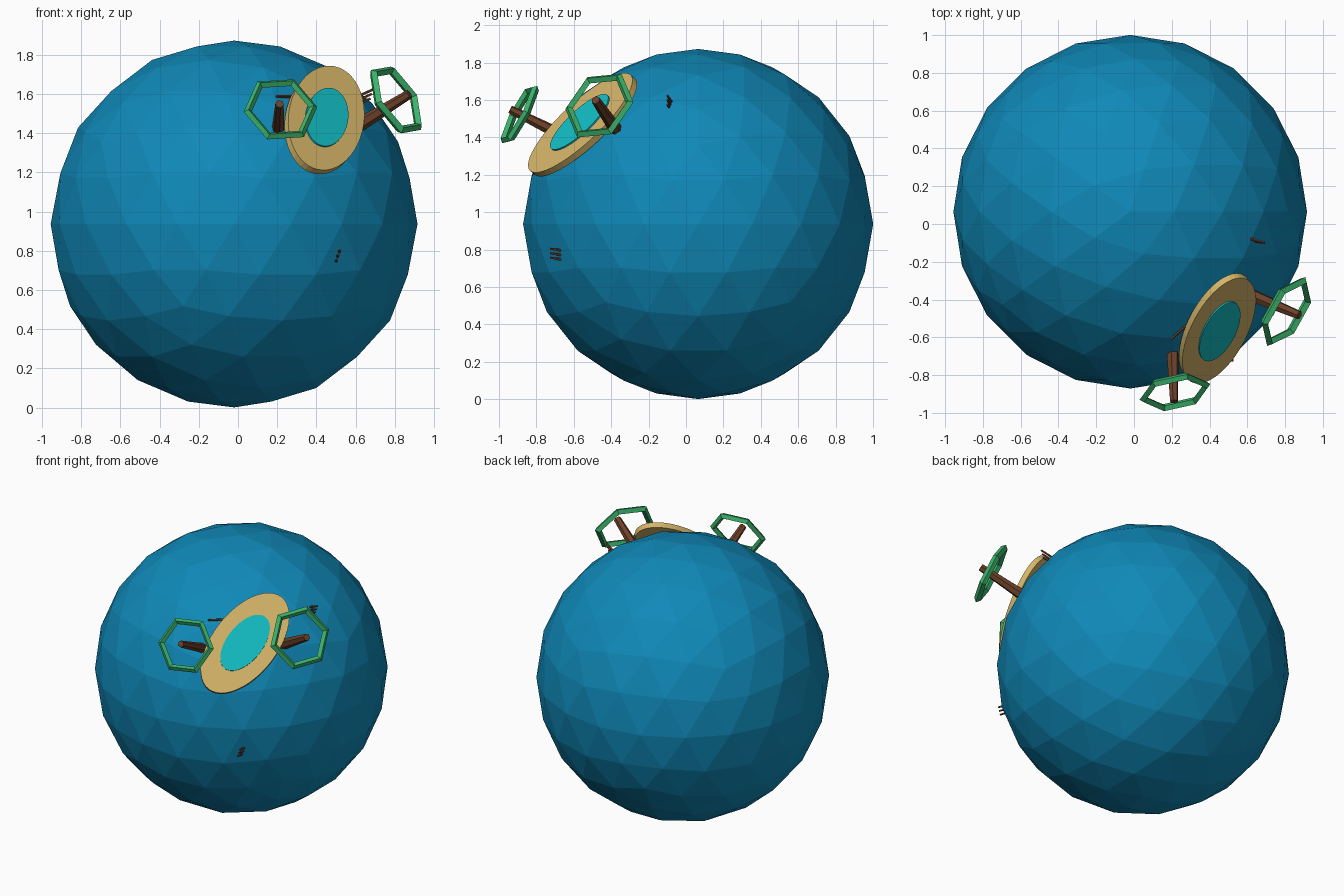
import bpy, bmesh, math
from mathutils import Vector, Matrix

if "Cube" in bpy.data.objects:
    bpy.data.objects.remove(bpy.data.objects["Cube"])

CENTRE, R = Vector((-0.02, 0.065, 0.937)), 0.936

def mat(name, rgb):
    m = bpy.data.materials.new(name)
    m.diffuse_color = (*rgb, 1)
    m.use_nodes = True
    m.node_tree.nodes["Principled BSDF"].inputs["Base Color"].default_value = m.diffuse_color
    return m

OCEAN = mat("ocean blue", (0.005, 0.25, 0.48))
SAND = mat("sand", (0.66, 0.46, 0.14))
LAGOON = mat("lagoon turquoise", (0.006, 0.51, 0.55))
BARK = mat("bark brown", (0.155, 0.053, 0.022))
LEAF = mat("leaf green", (0.045, 0.46, 0.15))

def add(name, bm, material, matrix=Matrix()):
    bm.transform(matrix)
    bmesh.ops.recalc_face_normals(bm, faces=bm.faces)
    me = bpy.data.meshes.new(name)
    bm.to_mesh(me)
    bm.free()
    me.materials.append(material)
    ob = bpy.data.objects.new(name, me)
    bpy.context.collection.objects.link(ob)
    return ob

def frame(origin, normal, x_hint):
    """Matrix with local z along normal and local x close to x_hint."""
    z = Vector(normal).normalized()
    x = Vector(x_hint)
    x = (x - z * x.dot(z)).normalized()
    m = Matrix((x, z.cross(x), z)).transposed().to_4x4()
    m.translation = Vector(origin)
    return m

def disc(name, material, m, a, b, bottom, top):
    bm = bmesh.new()
    bmesh.ops.create_cone(bm, cap_ends=True, segments=48, radius1=1, radius2=1, depth=1)
    place = Matrix.Translation((0, 0, (bottom + top) / 2)) @ Matrix.Diagonal((a, b, top - bottom, 1))
    add(name, bm, material, m @ place)

def stick(name, start, end, r1, r2, sides=6):
    start, end = Vector(start), Vector(end)
    d = end - start
    bm = bmesh.new()
    bmesh.ops.create_cone(bm, cap_ends=True, segments=sides, radius1=r1, radius2=r2, depth=d.length)
    add(name, bm, BARK, frame((start + end) / 2, d, (0.3, 0.2, 1)))

def hex_ring(name, m, major, minor):
    """Six-sided ring with a diamond cross-section."""
    bm = bmesh.new()
    grid = []
    for i in range(6):
        a = i * math.tau / 6
        row = []
        for j in range(4):
            b = j * math.tau / 4
            rad = major + minor * math.cos(b)
            row.append(bm.verts.new((rad * math.cos(a), rad * math.sin(a), minor * math.sin(b))))
        grid.append(row)
    for i in range(6):
        for j in range(4):
            k, l = (i + 1) % 6, (j + 1) % 4
            bm.faces.new((grid[i][j], grid[k][j], grid[k][l], grid[i][l]))
    add(name, bm, LEAF, m)

# Ocean globe
bm = bmesh.new()
bmesh.ops.create_icosphere(bm, subdivisions=3, radius=R)
add("ocean_globe", bm, OCEAN, Matrix.Translation(CENTRE))

# Oval island with its lagoon, lying flat on the globe
n = Vector((0.493, -0.66, 0.567)).normalized()
island = frame(CENTRE + n * 0.935, n, (0.237, 0.729, 0.642))
disc("island_sand", SAND, island, 0.38, 0.206, -0.018, 0.02)
disc("island_lagoon", LAGOON, island, 0.212, 0.115, 0.018, 0.029)

# Palms: trunk base, trunk tip, crown centre, crown normal, crown corner direction, scale
palms = [
    ((0.203, -0.64, 1.40), (0.212, -0.94, 1.55), (0.217, -0.889, 1.522),
     (0.165, -0.87, 0.46), (0.975, 0.22, 0.06), 0.92),
    ((0.59, -0.364, 1.425), (0.875, -0.483, 1.60), (0.806, -0.463, 1.57),
     (0.764, -0.468, 0.445), (0.2, 0.36, 0.035), 1.0),
]
for i, (base, tip, crown, normal, corner, s) in enumerate(palms, 1):
    stick(f"palm_trunk_{i}", base, tip, 0.037 * s, 0.024 * s)
    hex_ring(f"palm_crown_{i}", frame(crown, normal, corner), 0.186 * s, 0.023 * s)

# Clusters of small twigs poking out of the water
for name, spot, out in (("low_twig", (0.51, -0.69, 0.775), (0.1, -1, 0.15)),
                        ("high_twig", (0.65, -0.09, 1.585), (0.85, -0.25, 0.4))):
    out = Vector(out).normalized()
    for k in (-1, 0, 1):
        p = Vector(spot) + Vector((0.008 * k, 0, 0.024 * k))
        stick(f"{name}_{k + 2}", p - out * 0.045, p + out * 0.038, 0.008, 0.006, 5)

# Half-sunk driftwood
stick("driftwood", (0.195, -0.61, 1.588), (0.285, -0.53, 1.588), 0.007, 0.007, 5)
